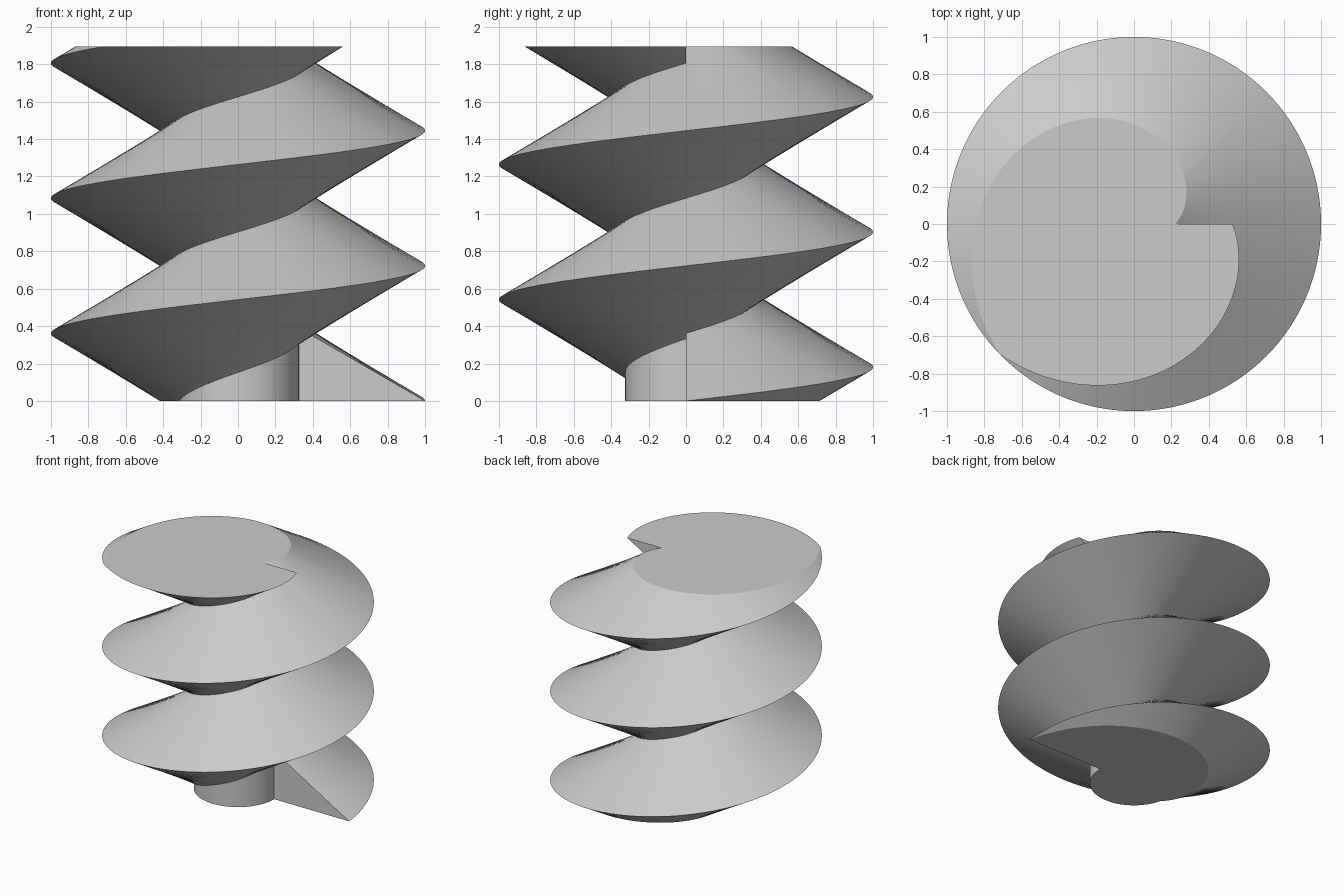
import bpy, bmesh, math
from mathutils import Vector

if "Cube" in bpy.data.objects:
    bpy.data.objects.remove(bpy.data.objects["Cube"])

P, H = 0.7225, 1.895            # thread pitch, total height
SLOPE = math.tan(math.radians(30))
CORE, N = 0.325, 240            # shaft radius, segments per turn


def radius(z, tips):
    # outline radius: V thread crests over the bare lower shaft
    r = max(1 - abs(z - t) / SLOPE for t in tips)
    return max(r, CORE) if z < 1 else r


def outline(u):
    # profile (r, z) at fraction u of a turn
    t = [P * (u + k) for k in range(3)]
    zs = [0, t[0] - (1 - CORE) * SLOPE, t[0] - P / 2, t[0], t[0] + P / 2,
          t[1], t[1] + P / 2, t[2], t[2] + P / 2, H]
    zs = [min(max(z, 0), H) for z in zs]
    return [(radius(z, t), z) for z in zs]


bm = bmesh.new()


def face(vs):
    pts = []
    for v in vs:
        if all((v.co - q.co).length > 1e-5 for q in pts):
            pts.append(v)
    if len(pts) > 2:
        bm.faces.new(pts)


# threaded surface and flat end caps
cols = []
for i in range(N + 1):
    a = 2 * math.pi * i / N
    cols.append([bm.verts.new((r * math.cos(a), r * math.sin(a), z))
                 for r, z in outline(i / N)])
low, top = bm.verts.new((0, 0, 0)), bm.verts.new((0, 0, H))
for a, b in zip(cols, cols[1:]):
    for j in range(len(a) - 1):
        face([a[j], b[j], b[j + 1], a[j + 1]])
    face([low, b[0], a[0]])
    face([top, a[-1], b[-1]])

# flat faces where the thread starts and stops
z1 = P - (1 - CORE) * SLOPE
rv = 1 - P / 2 / SLOPE
r_in, r_out = 1 - (H - 2 * P) / SLOPE, 1 - (3 * P - H) / SLOPE
start = [(CORE, 0), (1, 0), (rv, P / 2), (CORE, z1)]
stop = [(rv, 2.5 * P), (r_in, H), (r_out, H)]
for poly in (start, stop):
    bm.faces.new([bm.verts.new((r, 0, z)) for r, z in poly])

bmesh.ops.remove_doubles(bm, verts=bm.verts, dist=1e-5)
for f in bm.faces:
    f.smooth = True
bm.normal_update()

mesh = bpy.data.meshes.new("threaded_rod")
bm.to_mesh(mesh)
bm.free()
rod = bpy.data.objects.new("threaded_rod", mesh)
bpy.context.collection.objects.link(rod)
mat = bpy.data.materials.new("plain grey")
mat.diffuse_color = (0.6, 0.6, 0.6, 1)
mat.use_nodes = True
mat.node_tree.nodes["Principled BSDF"].inputs["Base Color"].default_value = mat.diffuse_color
mesh.materials.append(mat)

bpy.context.view_layer.objects.active = rod
rod.select_set(True)
bpy.ops.object.shade_smooth_by_angle(angle=math.radians(25))
